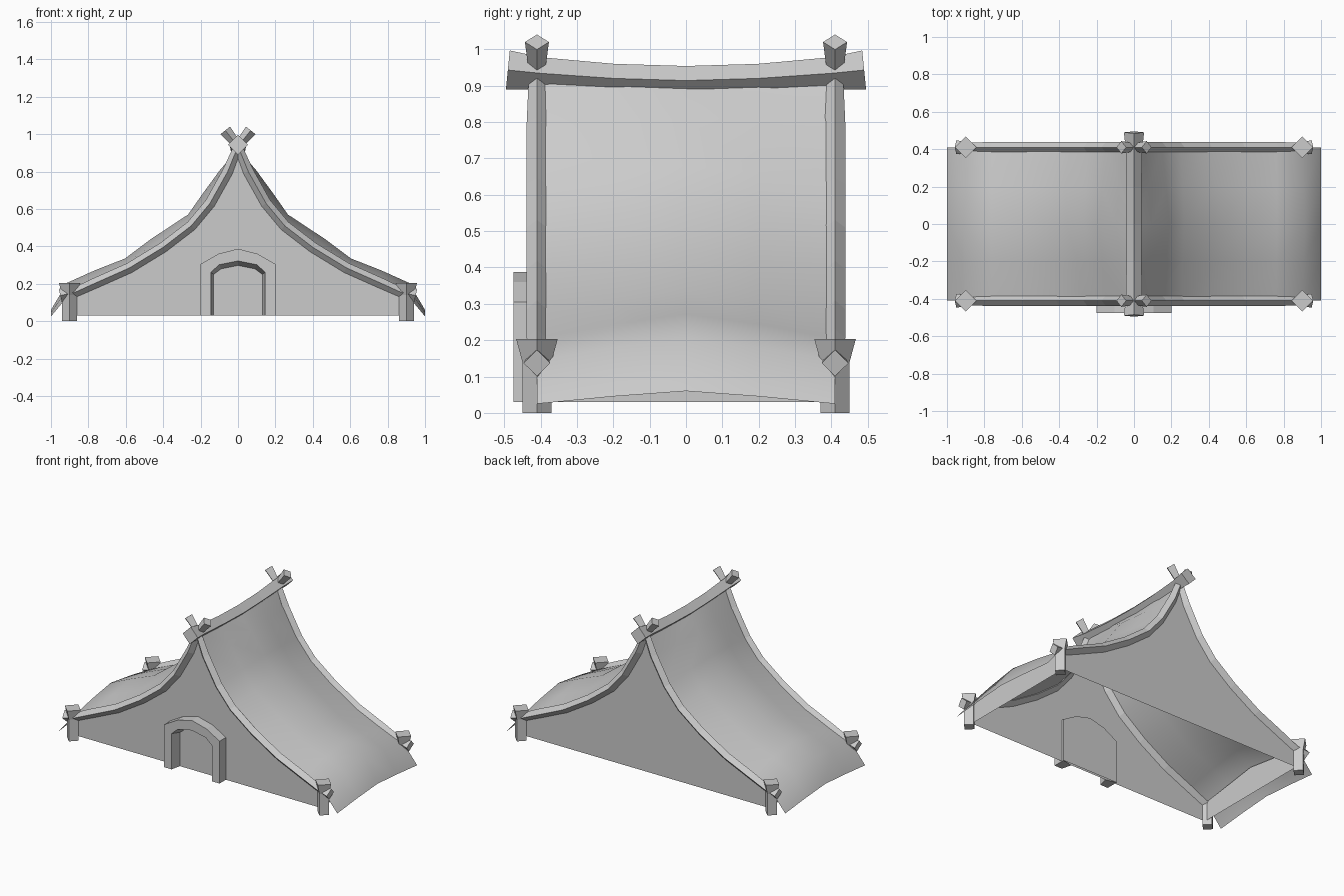
import bpy, bmesh
from mathutils import Vector

if "Cube" in bpy.data.objects:
    bpy.data.objects.remove(bpy.data.objects["Cube"])

def make(name, verts, faces, smooth=False):
    me = bpy.data.meshes.new(name)
    me.from_pydata(verts, [], faces)
    bm = bmesh.new()
    bm.from_mesh(me)
    bmesh.ops.remove_doubles(bm, verts=bm.verts, dist=1e-4)
    bmesh.ops.recalc_face_normals(bm, faces=bm.faces)
    bm.to_mesh(me)
    bm.free()
    for p in me.polygons:
        p.use_smooth = smooth
    ob = bpy.data.objects.new(name, me)
    bpy.context.collection.objects.link(ob)
    return ob

def diamond_sweep(name, path, side):
    """Square section set on its corner; path holds (point, radius)."""
    pts = [Vector(p) for p, r in path]
    side, verts, faces = Vector(side), [], []
    n = len(pts)
    for i, (p, r) in enumerate(path):
        t = (pts[min(i + 1, n - 1)] - pts[max(i - 1, 0)]).normalized()
        up = t.cross(side).normalized()
        verts += [pts[i] + d * r for d in (side, up, -side, -up)]
    for i in range(n - 1):
        for k in range(4):
            a, b = i * 4 + k, i * 4 + (k + 1) % 4
            faces.append((a, b, b + 4, a + 4))
    faces += [(0, 1, 2, 3), tuple(range(4 * n - 4, 4 * n))]
    return make(name, verts, faces)

Y = 0.41
edge = [(0, .93), (.055, .80), (.15, .63), (.25, .51), (.40, .395),
        (.58, .285), (.76, .205), (.90, .145), (1, .025)]
middle = [(0, .91), (.095, .81), (.19, .68), (.267, .57), (.47, .436),
          (.604, .335), (.765, .272), (.914, .205), (1, .06)]

# Roof slopes: gable-edge curve swelling to the middle curve
cols = [(-Y, 0), (-.2, .58), (0, 1), (.2, .58), (Y, 0)]
for s, side in ((-1, "left"), (1, "right")):
    verts = [(s * (e[0] + (m[0] - e[0]) * w), y, e[1] + (m[1] - e[1]) * w)
             for e, m in zip(edge, middle) for y, w in cols]
    faces = [(r * 5 + c, r * 5 + c + 1, r * 5 + c + 6, r * 5 + c + 5)
             for r in range(len(edge) - 1) for c in range(4)]
    make("roof_" + side, verts, faces, True)

    # Low side wall under the eaves
    x = s * .88
    make("side_wall_" + side,
         [(x, -Y, .03), (x, Y, .03), (x, Y, .15), (x, 0, .21), (x, -Y, .15)],
         [(0, 1, 2, 3, 4)])

# Gable walls, gable beams and corner posts
for y, end in ((-Y, "front"), (Y, "back")):
    curve = edge[:-1]
    outline = [(-.9, .03), (.9, .03)] + curve[::-1] + [(-x, z) for x, z in curve[1:]]
    make("gable_wall_" + end, [(x, y, z) for x, z in outline],
         [tuple(range(len(outline)))])
    for s, side in ((-1, "left"), (1, "right")):
        line = [(-.068, 1.02, .033), (0, .935, .022)]
        line += [(x, z, .028) for x, z in edge[1:7]]
        line += [(.87, .155, .026), (.95, .137, .037)]
        diamond_sweep(f"gable_beam_{end}_{side}",
                      [((s * x, y, z), r) for x, z, r in line], (0, 1, 0))
        diamond_sweep(f"corner_post_{end}_{side}",
                      [((s * .9, y, z), r) for z, r in
                       ((0, .04), (.14, .04), (.203, .057))], (1, 0, 0))

# Sagging ridge beam
ridge = [(-.49, .943, .054), (-.4, .934, .044), (-.2, .92, .04), (0, .914, .04)]
ridge += [(-y, z, r) for y, z, r in ridge[-2::-1]]
diamond_sweep("ridge_beam", [((0, y, z), r) for y, z, r in ridge], (1, 0, 0))

# Door frame: arched ring with splayed opening, closed at the back
def arch(half):
    return half + [(-x, z) for x, z in half[-2::-1]]

outer = arch([(-.2, .03), (-.2, .305), (-.105, .36), (0, .387)])
inner = arch([(-.145, .03), (-.145, .262), (-.10, .302), (0, .322)])
deep = arch([(-.13, .03), (-.13, .25), (-.09, .28), (0, .298)])
n = len(outer)
rings = [(outer, -.395), (outer, -.475), (inner, -.475), (deep, -.41)]
verts = [(x, y, z) for ring, y in rings for x, z in ring]
faces = [(r * n + i, r * n + i + 1, (r + 1) * n + i + 1, (r + 1) * n + i)
         for r in range(3) for i in range(n - 1)]
for e in (0, n - 1):
    faces.append(tuple(e + r * n for r in range(4)))
faces.append(tuple(range(n)))
make("door_frame", verts, faces)
